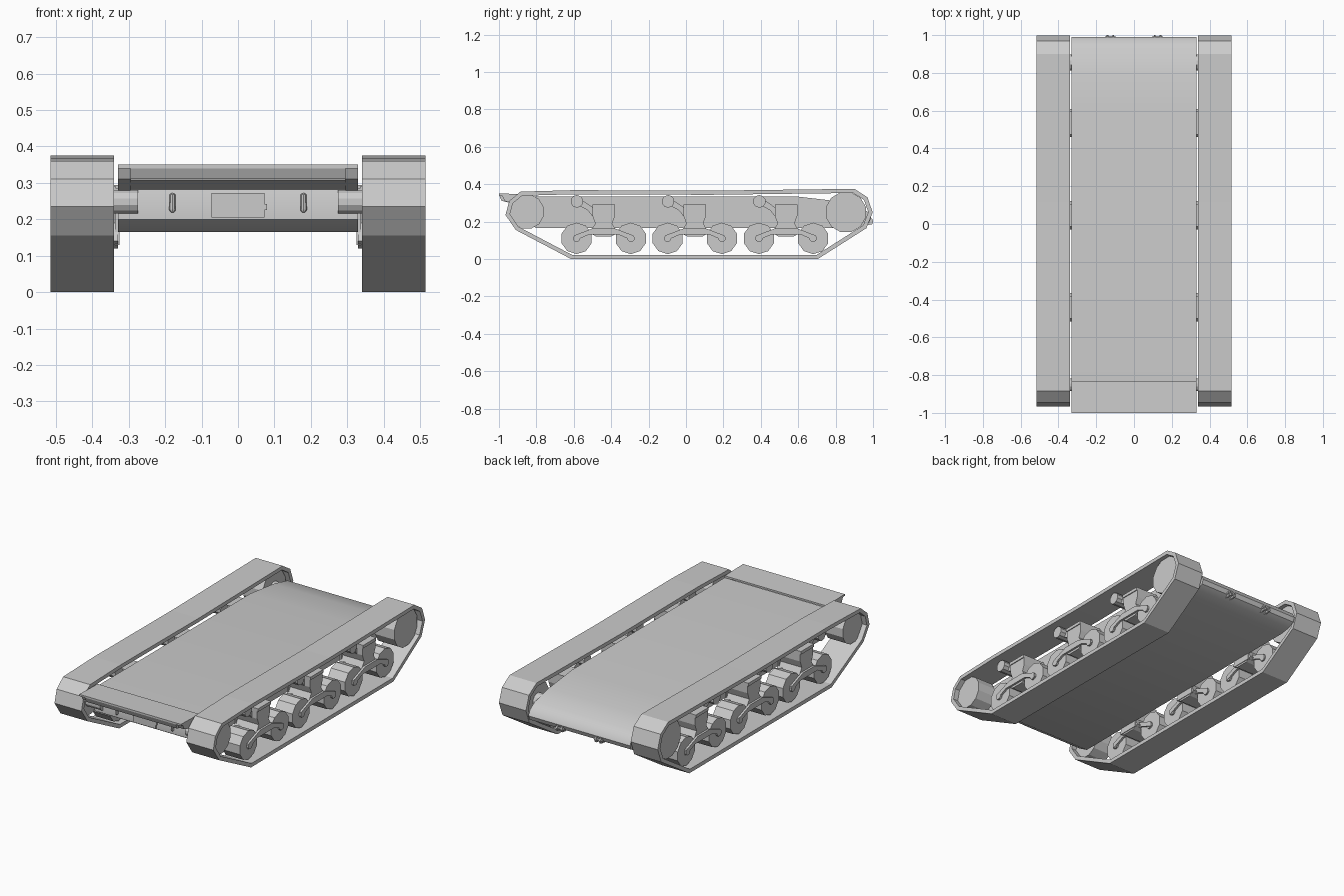
import bpy, bmesh, math
from mathutils import Vector, Matrix

if "Cube" in bpy.data.objects:
    bpy.data.objects.remove(bpy.data.objects["Cube"])


def make(name, bm, mirror=False, smooth=False):
    bmesh.ops.recalc_face_normals(bm, faces=bm.faces)
    me = bpy.data.meshes.new(name)
    bm.to_mesh(me)
    bm.free()
    ob = bpy.data.objects.new(name, me)
    bpy.context.collection.objects.link(ob)
    if mirror:
        ob.modifiers.new("mirror", 'MIRROR').use_mirror_merge = False
    if smooth:
        bpy.ops.object.select_all(action='DESELECT')
        ob.select_set(True)
        bpy.context.view_layer.objects.active = ob
        bpy.ops.object.shade_smooth_by_angle(angle=math.radians(35))
    return ob


def prism(name, pts, x0, x1, mirror=False, smooth=False):
    """Side profile of (y, z) points extruded from x0 to x1."""
    bm = bmesh.new()
    a = [bm.verts.new((x0, y, z)) for y, z in pts]
    b = [bm.verts.new((x1, y, z)) for y, z in pts]
    n = len(pts)
    for i in range(n):
        j = (i + 1) % n
        bm.faces.new((a[i], a[j], b[j], b[i]))
    bm.faces.new(a)
    bm.faces.new(b)
    return make(name, bm, mirror, smooth)


def box(name, x0, x1, y0, y1, z0, z1, mirror=False):
    return prism(name, [(y0, z0), (y1, z0), (y1, z1), (y0, z1)], x0, x1, mirror)


def drum(name, y, z, r, x0, x1, sides=10):
    pts = [(y + r * math.cos(2 * math.pi * (i + .5) / sides),
            z + r * math.sin(2 * math.pi * (i + .5) / sides)) for i in range(sides)]
    return prism(name, pts, x0, x1, True)


def inset(pts, d):
    """Offset a counter-clockwise loop inwards."""
    out = []
    for i, p in enumerate(pts):
        p = Vector(p)
        e0 = (p - Vector(pts[i - 1])).normalized()
        e1 = (Vector(pts[(i + 1) % len(pts)]) - p).normalized()
        n0, n1 = Vector((-e0.y, e0.x)), Vector((-e1.y, e1.x))
        out.append(p + (n0 + n1) * d / (1 + n0.dot(n1)))
    return out


# Track band: closed ring around the running gear
outer = [(-.615, 0), (.705, 0), (.965, .165), (.998, .25), (.97, .33), (.90, .375),
         (.12, .365), (-.6, .368), (-.885, .36), (-.945, .31), (-.965, .235), (-.91, .155)]
inner = inset(outer, .022)
bm = bmesh.new()
rings = [[bm.verts.new((x, p[0], p[1])) for p in loop]
         for loop, x in ((outer, .34), (outer, .515), (inner, .515), (inner, .34))]
n = len(outer)
for k in range(4):
    r, s = rings[k], rings[(k + 1) % 4]
    for i in range(n):
        j = (i + 1) % n
        bm.faces.new((r[i], r[j], s[j], s[i]))
make("track", bm, True)

# Hull tub with rounded nose at the back
hull = [(-.80, .165), (.88, .165), (.945, .175), (.98, .195), (.99, .22), (.975, .25),
        (.93, .28), (.80, .31), (.585, .335), (-.83, .335), (-.86, .27), (-.86, .20)]
prism("hull", hull, -.33, .33, smooth=True)

# Overhanging front plate with its lip and side cheeks
prism("overhang_plate", [(-.83, .336), (-.83, .346), (-1, .35), (-1, .34)], -.33, .33)
prism("overhang_lip", [(-1, .342), (-.985, .31), (-.97, .31), (-.98, .342)], -.295, .295)
prism("overhang_floor", [(-.975, .318), (-.975, .308), (-.85, .28), (-.85, .29)], -.295, .295)
prism("overhang_cheek", [(-.83, .34), (-.985, .342), (-.97, .31), (-.85, .275)],
      .295, .33, True)

# Front wall fittings
box("access_door", -.073, .073, -.868, -.85, .205, .272)
box("door_latch", .073, .08, -.868, -.855, .226, .242)
bm = bmesh.new()
bmesh.ops.create_uvsphere(bm, u_segments=8, v_segments=6, radius=.009)
for v in bm.verts:
    v.co.z += .245 + (.018 if v.co.z > 0 else -.018)
    v.co.x += .18
    v.co.y -= .865
make("front_tow_bar", bm, True)

# Tow shackles on the nose
for i, x in enumerate((.105, .135)):
    prism(f"tow_lug_{i}", [(.96, .18), (.995, .185), (1, .2), (.995, .215), (.96, .225)],
          x, x + .01, True)
drum("tow_pin", .988, .2, .007, .098, .152, 8)

# Idler (front) and drive sprocket (back)
drum("idler_wheel", -.852, .253, .094, .37, .485, 12)
drum("idler_axle", -.852, .248, .034, .275, .375, 12)
drum("sprocket", .855, .25, .11, .365, .49, 12)
drum("sprocket_axle", .855, .25, .045, .32, .37, 12)

# Three suspension bogies per side
for i, c in enumerate((-.44, .047, .535)):
    b = f"bogie_{i}"
    bracket = [(-.06, .275), (-.06, .23), (-.045, .19), (-.075, .14), (-.04, .12),
               (.04, .12), (.075, .14), (.045, .19), (.06, .23), (.06, .275)]
    prism(b + "_bracket", [(c + y, z) for y, z in bracket], .33, .475, True)
    box(b + "_cap", .335, .48, c - .06, c + .06, .272, .29, True)
    box(b + "_mount", .326, .338, c - .06, c + .06, .13, .285, True)
    # Roller arm and return roller
    prism(b + "_roller_arm", [(c - .05, .215), (c - .05, .27), (c - .13, .325),
                              (c - .15, .295), (c - .085, .26)], .40, .44, True)
    drum(b + "_return_roller", c - .143, .308, .034, .365, .475, 10)
    for s in (-1, 1):
        side = "front" if s < 0 else "back"
        drum(f"{b}_{side}_wheel", c + s * .145, .11, .084, .365, .478, 10)
        drum(f"{b}_{side}_hub", c + s * .145, .11, .02, .355, .49, 8)
        # Swing arm on the outer and inner wheel faces
        arm = [(.0, .165), (.055, .165), (.16, .125), (.16, .095), (.08, .13), (0, .13)]
        for tag, x in (("outer", .478), ("inner", .353)):
            prism(f"{b}_{side}_{tag}_arm", [(c + s * y, z) for y, z in arm],
                  x, x + .012, True)
